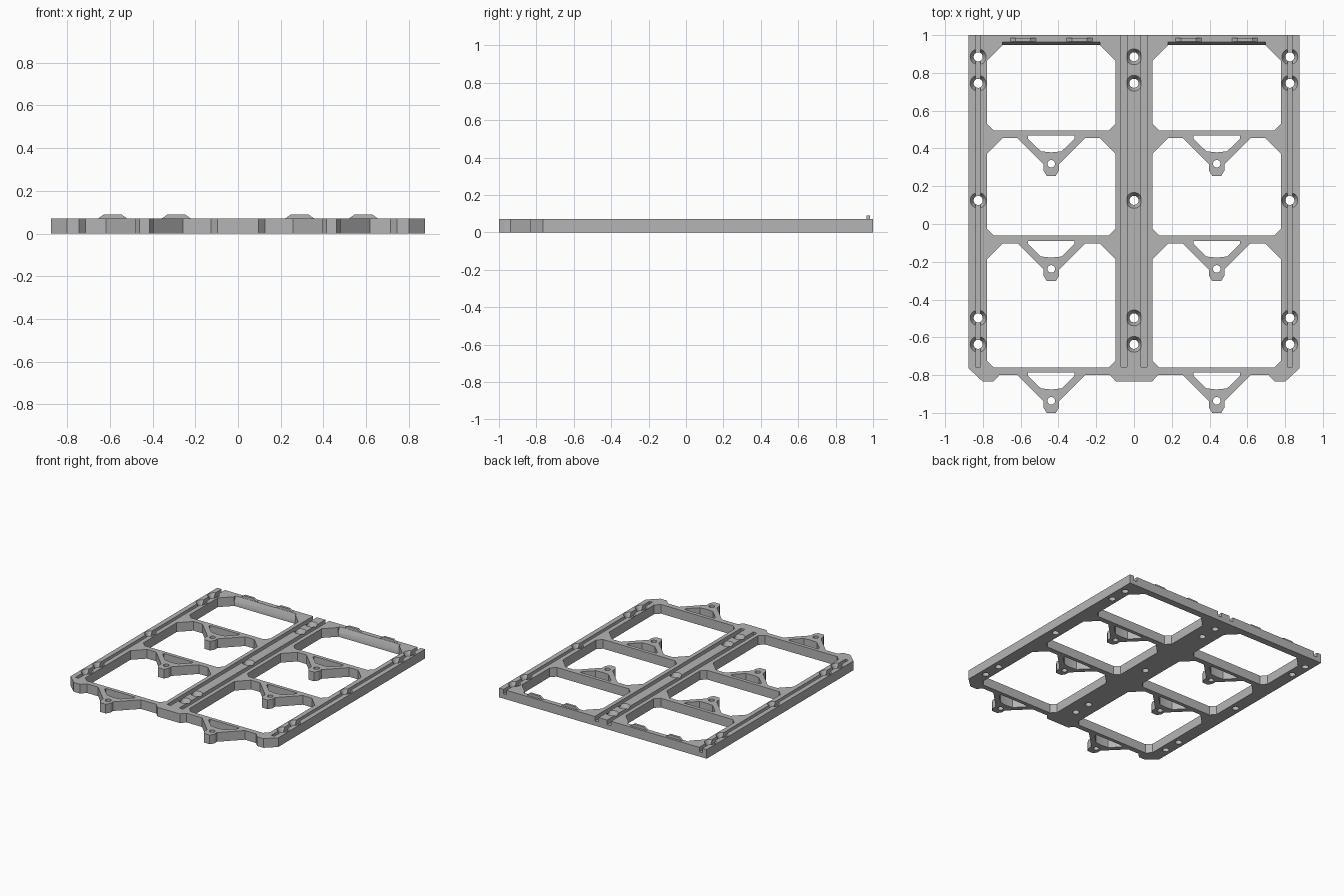
import bpy, bmesh, math

if "Cube" in bpy.data.objects:
    bpy.data.objects.remove(bpy.data.objects["Cube"])

H = 0.07            # plate thickness
CX = 0.438          # centre of each window column
BARS = (0.495, -0.062, -0.76)   # back edge of each crossbar

grey = bpy.data.materials.new("mid grey")
grey.diffuse_color = (0.46, 0.46, 0.46, 1)
grey.use_nodes = True
grey.node_tree.nodes["Principled BSDF"].inputs["Base Color"].default_value = grey.diffuse_color


def loft(bm, lower, upper):
    """Closed solid between two matching rings of 3D points."""
    a = [bm.verts.new(p) for p in lower]
    b = [bm.verts.new(p) for p in upper]
    bm.faces.new(a[::-1])
    bm.faces.new(b)
    for i in range(len(a)):
        j = (i + 1) % len(a)
        bm.faces.new((a[i], a[j], b[j], b[i]))


def prism(bm, pts, z0, z1):
    loft(bm, [(x, y, z0) for x, y in pts], [(x, y, z1) for x, y in pts])


def box(bm, x0, x1, y0, y1, z0, z1):
    prism(bm, [(x0, y0), (x1, y0), (x1, y1), (x0, y1)], z0, z1)


def circle(x, y, z, r, n=32):
    return [(x + r * math.cos(2 * math.pi * i / n),
             y + r * math.sin(2 * math.pi * i / n), z) for i in range(n)]


def finish(bm, name):
    bmesh.ops.recalc_face_normals(bm, faces=bm.faces)
    me = bpy.data.meshes.new(name)
    bm.to_mesh(me)
    bm.free()
    me.materials.append(grey)
    ob = bpy.data.objects.new(name, me)
    bpy.context.collection.objects.link(ob)
    return ob


def cut(target, bm):
    tool = finish(bm, "cutter")
    tool.hide_render = True
    m = target.modifiers.new("cut", 'BOOLEAN')
    m.operation, m.solver, m.object = 'DIFFERENCE', 'EXACT', tool
    bpy.context.view_layer.objects.active = target
    bpy.ops.object.modifier_apply(modifier=m.name)
    bpy.data.objects.remove(tool)
    bpy.context.view_layer.update()


def bracket(y):
    """Front outline of a crossbar's V bracket, left to right."""
    half = [(-0.18, -0.04), (-0.042, -0.178), (-0.042, -0.21), (-0.024, -0.24)]
    full = half + [(-x, d) for x, d in reversed(half)]
    return [(x - CX, y + d) for x, d in full]


# Plate outline, with feet and the front brackets
left = [(-0.875, 1), (-0.875, -0.765), (-0.80, -0.835), (-0.745, -0.835),
        (-0.713, -0.80)] + bracket(BARS[2]) + [(-0.127, -0.80), (-0.095, -0.835)]
bm = bmesh.new()
prism(bm, left + [(-x, y) for x, y in reversed(left)], 0, H)
frame = finish(bm, "frame")

# Window openings; the back edge of the lower ones follows the bracket
bm = bmesh.new()
L, R = -0.777, -0.099
for k, y in enumerate(BARS):
    if k == 0:
        top = 0.948
        edge = []
    else:
        top = BARS[k - 1] - 0.04
        edge = bracket(BARS[k - 1])
    pts = [(L, y + 0.035), (L, top - 0.083), (L + 0.083, top)] + edge
    pts += [(R - 0.083, top), (R, top - 0.083), (R, y + 0.035),
            (R - 0.035, y), (L + 0.035, y)]
    for s in (-1, 1):
        prism(bm, [(s * x, q) for x, q in pts], -0.1, 0.2)
cut(frame, bm)

# Bracket cutouts and bracket holes
bm = bmesh.new()
tri = [(-0.124, -0.027), (-0.124, -0.043), (-0.055, -0.11), (0, -0.116),
       (0.055, -0.11), (0.124, -0.043), (0.124, -0.027)]
for y in BARS:
    for cx in (-CX, CX):
        prism(bm, [(cx + x, y + d) for x, d in tri], -0.1, 0.2)
        loft(bm, circle(cx, y - 0.176, -0.1, 0.02), circle(cx, y - 0.176, 0.2, 0.02))
cut(frame, bm)

# Long grooves in the rails
bm = bmesh.new()
for s in (-1, 1):
    for a, b in ((0.812, 0.838), (0.036, 0.068)):
        box(bm, min(s * a, s * b), max(s * a, s * b), -0.758, 1.1, 0.035, 0.2)
cut(frame, bm)

# Screw holes, then their countersinks
HOLES = [(x, y) for x in (-0.825, 0, 0.825)
         for y in (0.885, 0.745, 0.125, -0.497, -0.637)]
bm = bmesh.new()
for x, y in HOLES:
    loft(bm, circle(x, y, -0.1, 0.024), circle(x, y, 0.2, 0.024))
cut(frame, bm)
bm = bmesh.new()
for x, y in HOLES:
    loft(bm, circle(x, y, 0.033, 0.023), circle(x, y, H + 0.002, 0.043))
cut(frame, bm)

# Sloped lip along the back edge of the rear windows
bm = bmesh.new()
profile = [(0.90, 0.03), (0.948, 0.03), (0.965, H + 0.002), (0.90, H + 0.002)]
for cx in (-CX, CX):
    loft(bm, [(cx - 0.258, y, z) for y, z in profile],
         [(cx + 0.258, y, z) for y, z in profile])
cut(frame, bm)

# Tapered locating tabs on the back rail
bm = bmesh.new()
for cx in (-0.587, -0.289, 0.289, 0.587):
    shape = [(-0.068, H - 0.005), (-0.068, H), (-0.04, 0.09),
             (0.04, 0.09), (0.068, H), (0.068, H - 0.005)]
    loft(bm, [(cx + x, 0.966, z) for x, z in shape],
         [(cx + x, 0.984, z) for x, z in shape])
tabs = finish(bm, "locating_tabs")

# Smooth the round holes, keep edges sharp
bpy.context.view_layer.update()
frame.select_set(True)
bpy.context.view_layer.objects.active = frame
bpy.ops.object.shade_smooth_by_angle(angle=math.radians(25))
